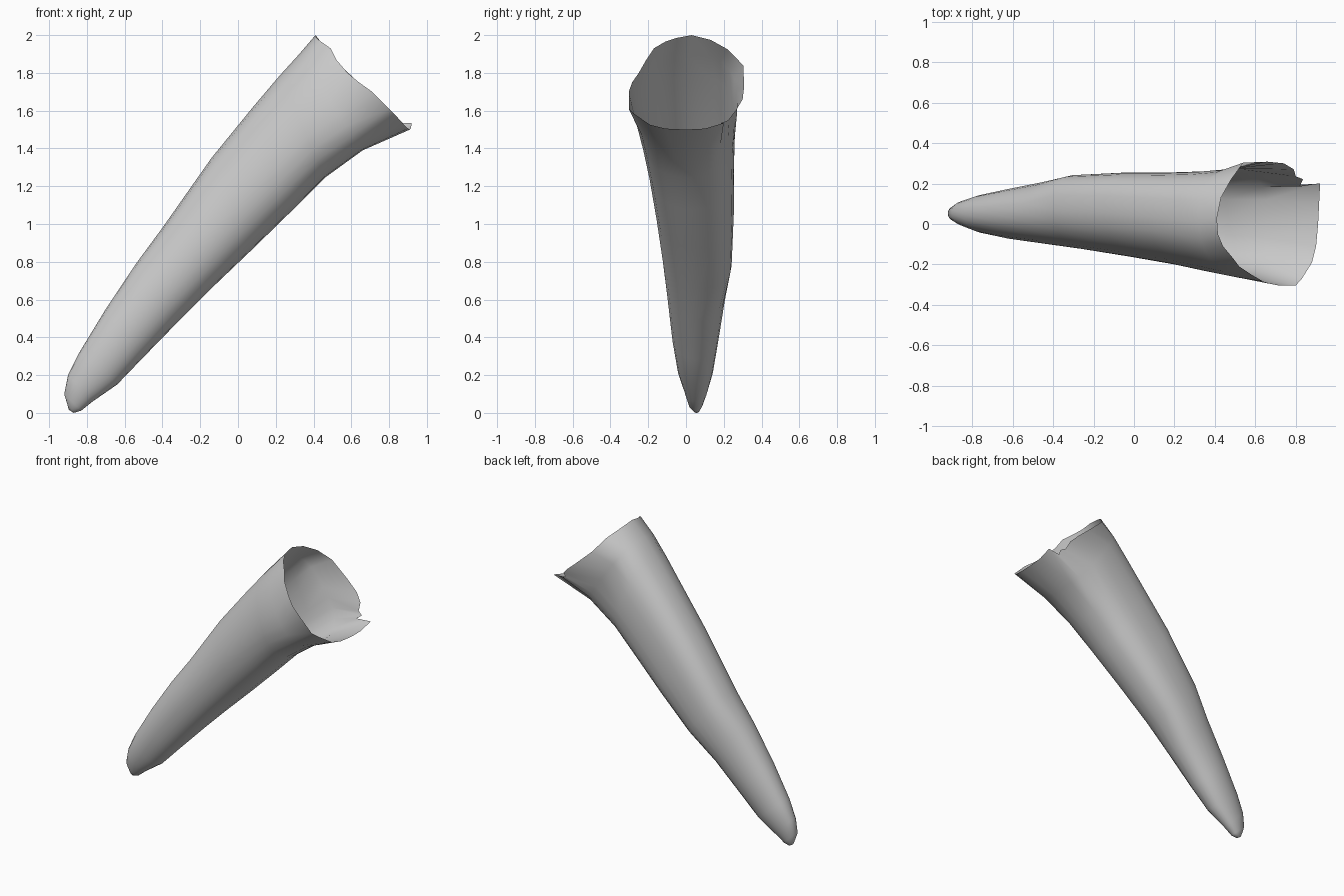
import bpy, bmesh, math

# Cross-sections: upper edge (x, z), lower edge (x, z), front y, back y
SECTIONS = [
    (-0.905, 0.05, -0.87, 0.0, 0.035, 0.075),
    (-0.92, 0.10, -0.83, 0.012, 0.012, 0.09),
    (-0.90, 0.20, -0.77, 0.06, -0.01, 0.115),
    (-0.84, 0.32, -0.64, 0.15, -0.045, 0.145),
    (-0.70, 0.55, -0.51, 0.285, -0.075, 0.175),
    (-0.54, 0.79, -0.32, 0.48, -0.10, 0.21),
    (-0.40, 0.98, -0.14, 0.66, -0.123, 0.258),
    (-0.14, 1.35, 0.08, 0.87, -0.162, 0.27),
    (0.08, 1.62, 0.29, 1.075, -0.20, 0.27),
    (0.22, 1.785, 0.46, 1.245, -0.235, 0.275),
    (0.32, 1.895, 0.66, 1.39, -0.268, 0.288),
]
# Uneven open rim, from the top edge round the front, with a torn notch at the back
RIM = [
    (0.41, 0.03, 2.0), (0.415, -0.05, 1.985), (0.44, -0.11, 1.965), (0.49, -0.17, 1.93),
    (0.52, -0.21, 1.87), (0.58, -0.25, 1.80), (0.64, -0.285, 1.75), (0.71, -0.303, 1.70),
    (0.80, -0.303, 1.61), (0.83, -0.27, 1.58), (0.88, -0.19, 1.525), (0.90, -0.11, 1.505),
    (0.91, 0.0, 1.50), (0.915, 0.10, 1.505), (0.92, 0.20, 1.535), (0.82, 0.185, 1.535),
    (0.835, 0.222, 1.548), (0.80, 0.235, 1.565), (0.79, 0.27, 1.61), (0.74, 0.30, 1.66),
    (0.66, 0.308, 1.73), (0.54, 0.303, 1.84), (0.48, 0.22, 1.925), (0.43, 0.13, 1.975),
]
N = len(RIM)


def ring(index, ux, uz, lx, lz, y0, y1):
    """Closed ring from the upper edge round the front; the front sags, the back is flattened."""
    sag = 0.25 * (index / 10) ** 2
    grooved = index >= 6
    pts = []
    for i in range(N):
        a = 2 * math.pi * i / N
        c, s = math.cos(a), math.sin(a)
        if s > 0:
            c -= sag * s * s
            y = (y0 + y1) / 2 - (y1 - y0) / 2 * s ** 0.92
        else:
            y = (y0 + y1) / 2 + (y1 - y0) / 2 * (-s) ** (0.68 if grooved else 0.85)
            y -= 0.015 * s ** 6 if grooved else 0
        pts.append(((ux + lx) / 2 + (ux - lx) / 2 * c, y,
                    (uz + lz) / 2 + (uz - lz) / 2 * c))
    return pts


# Tapered open sleeve
bm = bmesh.new()
rings = [ring(k, *s) for k, s in enumerate(SECTIONS)] + [RIM]
loops = [[bm.verts.new(p) for p in r] for r in rings]
for a, b in zip(loops, loops[1:]):
    for i in range(N):
        j = (i + 1) % N
        bm.faces.new((a[i], a[j], b[j], b[i]))

# Rounded closed tip
tip = bm.verts.new((-0.897, 0.055, 0.018))
for i in range(N):
    bm.faces.new((tip, loops[0][(i + 1) % N], loops[0][i]))

bmesh.ops.recalc_face_normals(bm, faces=bm.faces)
for f in bm.faces:
    f.smooth = True
mesh = bpy.data.meshes.new("tapered_sleeve")
bm.to_mesh(mesh)
bm.free()
sleeve = bpy.data.objects.new("tapered_sleeve", mesh)
bpy.context.collection.objects.link(sleeve)
